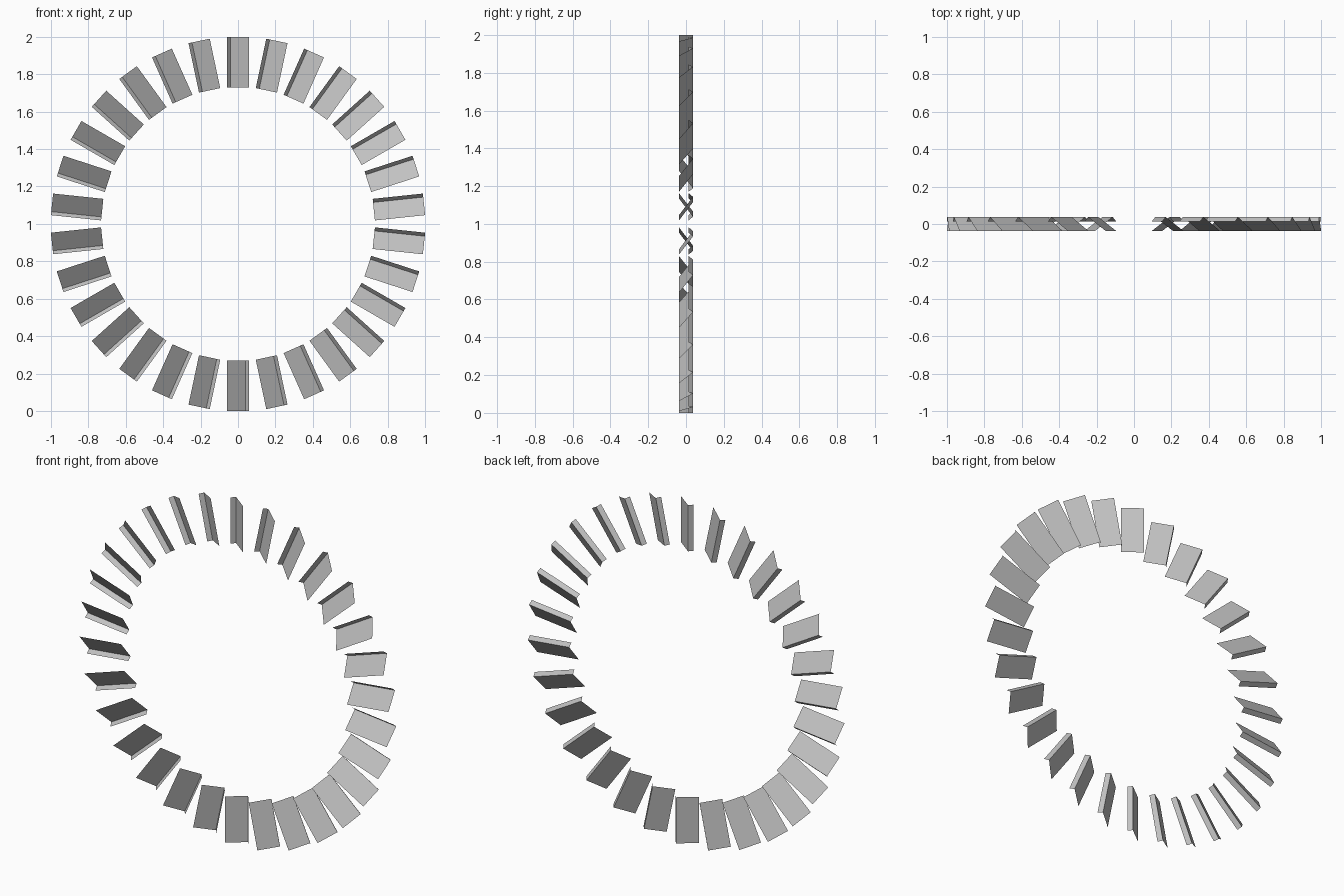
import bpy, bmesh
from math import radians
from mathutils import Matrix

cube = bpy.data.objects.get("Cube")
if cube:
    bpy.data.objects.remove(cube, do_unlink=True)

BLADES = 30
INNER, OUTER = 0.73, 1.0

# Bent sheet section (x, y): pitched blade face, then a short folded lip
SECTION = [(0.058, -0.037), (-0.039, 0.037), (-0.058, 0.014)]

metal = bpy.data.materials.new("grey metal")
metal.use_nodes = True
color = (0.54, 0.54, 0.54, 1)
metal.diffuse_color = color
metal.node_tree.nodes["Principled BSDF"].inputs["Base Color"].default_value = color


def make_blade_mesh():
    bm = bmesh.new()
    inner = [bm.verts.new((x, y, INNER)) for x, y in SECTION]
    outer = [bm.verts.new((x, y, OUTER)) for x, y in SECTION]
    for i in range(len(SECTION) - 1):
        bm.faces.new((inner[i], outer[i], outer[i + 1], inner[i + 1]))
    # Make the sheet face the front
    for face in bm.faces:
        face.normal_update()
        if face.normal.y > 0:
            face.normal_flip()
    mesh = bpy.data.meshes.new("blade")
    bm.to_mesh(mesh)
    bm.free()
    mesh.materials.append(metal)
    return mesh


# Ring of identical blades around the y axis
blade_mesh = make_blade_mesh()
for i in range(BLADES):
    blade = bpy.data.objects.new(f"blade_{i + 1}", blade_mesh)
    bpy.context.collection.objects.link(blade)
    turn = Matrix.Rotation(radians(360 * i / BLADES), 4, 'Y')
    blade.matrix_world = Matrix.Translation((0, 0, 1)) @ turn
